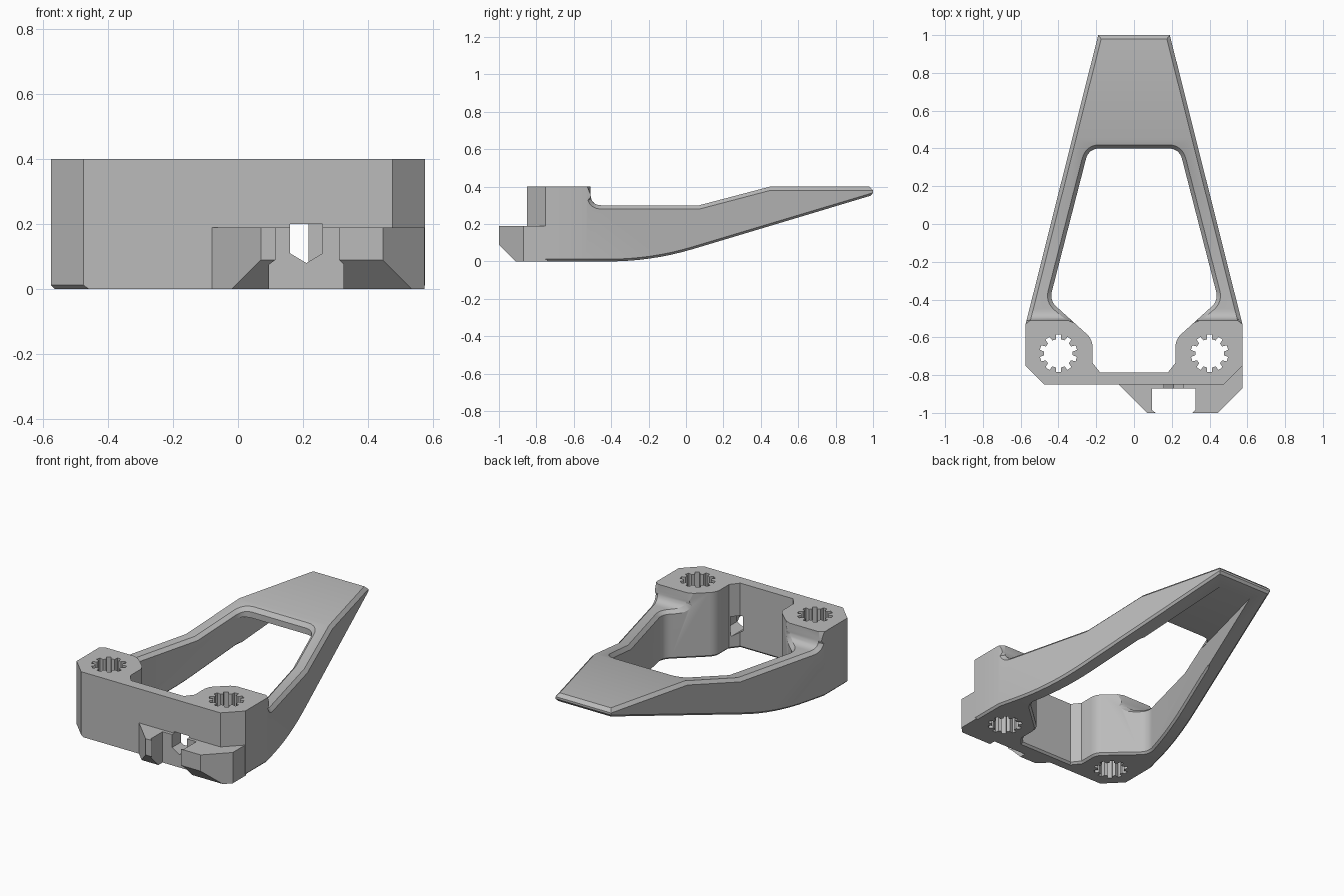
import bpy, bmesh, math
from mathutils import Vector

cube = bpy.data.objects.get("Cube")
if cube:
    bpy.data.objects.remove(cube, do_unlink=True)

grey = bpy.data.materials.new("plain grey")
grey.use_nodes = True
grey.diffuse_color = (0.5, 0.5, 0.5, 1)
grey.node_tree.nodes["Principled BSDF"].inputs["Base Color"].default_value = (0.5, 0.5, 0.5, 1)


def rounded(points, steps=8):
    """Points are (u, v) or (u, v, t); t is how far the rounding reaches along each side."""
    out = []
    for i, p in enumerate(points):
        c = Vector(p[:2])
        if len(p) == 2:
            out.append(c)
            continue
        a = c + (Vector(points[i - 1][:2]) - c).normalized() * p[2]
        b = c + (Vector(points[(i + 1) % len(points)][:2]) - c).normalized() * p[2]
        for k in range(steps + 1):
            s = k / steps
            out.append(a * (1 - s) ** 2 + c * 2 * s * (1 - s) + b * s * s)
    return out


def prism(name, points, axis, lo, hi):
    """Extrude a 2D outline along an axis."""
    place = {"X": lambda u, v, h: (h, u, v),
             "Y": lambda u, v, h: (u, h, v),
             "Z": lambda u, v, h: (u, v, h)}[axis]
    bm = bmesh.new()
    low = [bm.verts.new(place(p[0], p[1], lo)) for p in points]
    high = [bm.verts.new(place(p[0], p[1], hi)) for p in points]
    bm.faces.new(low)
    bm.faces.new(high)
    for i in range(len(low)):
        j = (i + 1) % len(low)
        bm.faces.new((low[i], low[j], high[j], high[i]))
    bmesh.ops.recalc_face_normals(bm, faces=bm.faces)
    mesh = bpy.data.meshes.new(name)
    bm.to_mesh(mesh)
    bm.free()
    mesh.materials.append(grey)
    obj = bpy.data.objects.new(name, mesh)
    bpy.context.collection.objects.link(obj)
    return obj


def combine(target, tool, operation):
    tool.hide_render = True
    mod = target.modifiers.new(operation, "BOOLEAN")
    mod.operation = operation
    mod.solver = "EXACT"
    mod.object = tool
    bpy.context.view_layer.objects.active = target
    bpy.ops.object.modifier_apply(modifier=mod.name)
    bpy.data.objects.remove(tool, do_unlink=True)


def mirrored(half):
    """Close a right-hand outline with its mirror image."""
    return [tuple(p) for p in half] + [(-p[0], p[1]) for p in reversed(half)]


def chamfer(obj, rule, width):
    bm = bmesh.new()
    bm.from_mesh(obj.data)
    bm.normal_update()
    edges = [e for e in bm.edges if len(e.link_faces) == 2 and rule(e)]
    bmesh.ops.bevel(bm, geom=edges, offset=width, offset_type="OFFSET", segments=1,
                    profile=0.5, affect="EDGES", clamp_overlap=False)
    bm.to_mesh(obj.data)
    bm.free()


# Main body: side profile trimmed by the tapered plan
WALL = -0.51
body = prism("bracket_body", rounded([
    (-0.85, 0), (-0.85, 0.4), (WALL, 0.4), (WALL, 0.3, 0.06), (0.07, 0.3),
    (0.45, 0.4), (1, 0.4), (1, 0.355), (-0.183, 0, 0.23)]), "X", -0.8, 0.8)
plan = prism("plan_trim", mirrored([
    (0.47, -0.855), (0.575, -0.75), (0.575, -0.535), (0.177, 1.05)]), "Z", -0.2, 0.6)
combine(body, plan, "INTERSECT")

# Central opening
opening = prism("opening_cutter", mirrored(rounded([
    (0.18, -0.785), (0.22, -0.735), (0.22, -0.61, 0.04),
    (0.447, -0.405, 0.05), (0.24, 0.4, 0.06), (0, 0.4)])[:-1]), "Z", -0.2, 0.6)
combine(body, opening, "DIFFERENCE")


def upright(f):
    return abs(f.normal.z) < 0.01


def top_edge(e):
    ys = [v.co.y for v in e.verts]
    zs = [v.co.z for v in e.verts]
    if max(abs(y - WALL) for y in ys) < 0.001:
        return abs(zs[0] - zs[1]) > 0.02
    if min(ys) < WALL - 0.001:
        return False
    for f, g in (e.link_faces, reversed(e.link_faces)):
        if abs(f.normal.x) < 0.01 and f.normal.z > 0.02 and upright(g):
            return True
    return False


def bottom_edge(e):
    if max(v.co.y for v in e.verts) < -0.845:
        return False
    for f, g in (e.link_faces, reversed(e.link_faces)):
        if abs(f.normal.x) < 0.01 and f.normal.z < -0.5 and upright(g):
            return True
    return False


chamfer(body, top_edge, 0.02)
chamfer(body, bottom_edge, 0.012)

# Hollow under the tail plate
pocket = prism("pocket_cutter", mirrored([(0.267, 0.3), (0.1, 0.95)]), "Z", -0.2, 0.33)
combine(body, pocket, "DIFFERENCE")

# Front clip with slot and undercut
clip = prism("front_clip", [
    (-0.05, -0.82), (0.48, -0.82), (0.56, -0.74), (0.574, -0.74), (0.574, -0.87),
    (0.445, -1), (0.31, -1), (0.325, -0.985), (0.325, -0.87), (0.095, -0.87),
    (0.095, -0.985), (0.115, -1), (0.07, -1), (-0.08, -0.85)], "Z", 0, 0.19)
undercut = prism("undercut_cutter", [(-1.1, 0.19), (-0.81, -0.1), (-1.1, -0.1)], "X", -1, 1)
combine(clip, undercut, "DIFFERENCE")
combine(body, clip, "UNION")

# Pointed window through the front bar
window = prism("window_cutter", [
    (0.16, 0.2), (0.16, 0.11), (0.21, 0.08), (0.26, 0.11), (0.26, 0.2)], "Y", -0.95, -0.74)
combine(body, window, "DIFFERENCE")

# Splined holes
TEETH = 10
for side in (-1, 1):
    outline = []
    for i in range(TEETH):
        for r, shift in ((0.076, -0.3), (0.1, -0.2), (0.1, 0.2), (0.076, 0.3)):
            a = math.tau * (i + shift) / TEETH + math.pi / 2
            outline.append((side * 0.4 + r * math.cos(a), -0.685 + r * math.sin(a)))
    combine(body, prism("spline_cutter", outline, "Z", -0.2, 0.6), "DIFFERENCE")

# Smooth the curved faces, keep chamfers crisp
bpy.ops.object.select_all(action="DESELECT")
body.select_set(True)
bpy.context.view_layer.objects.active = body
bpy.ops.object.shade_smooth_by_angle(angle=math.radians(25))
